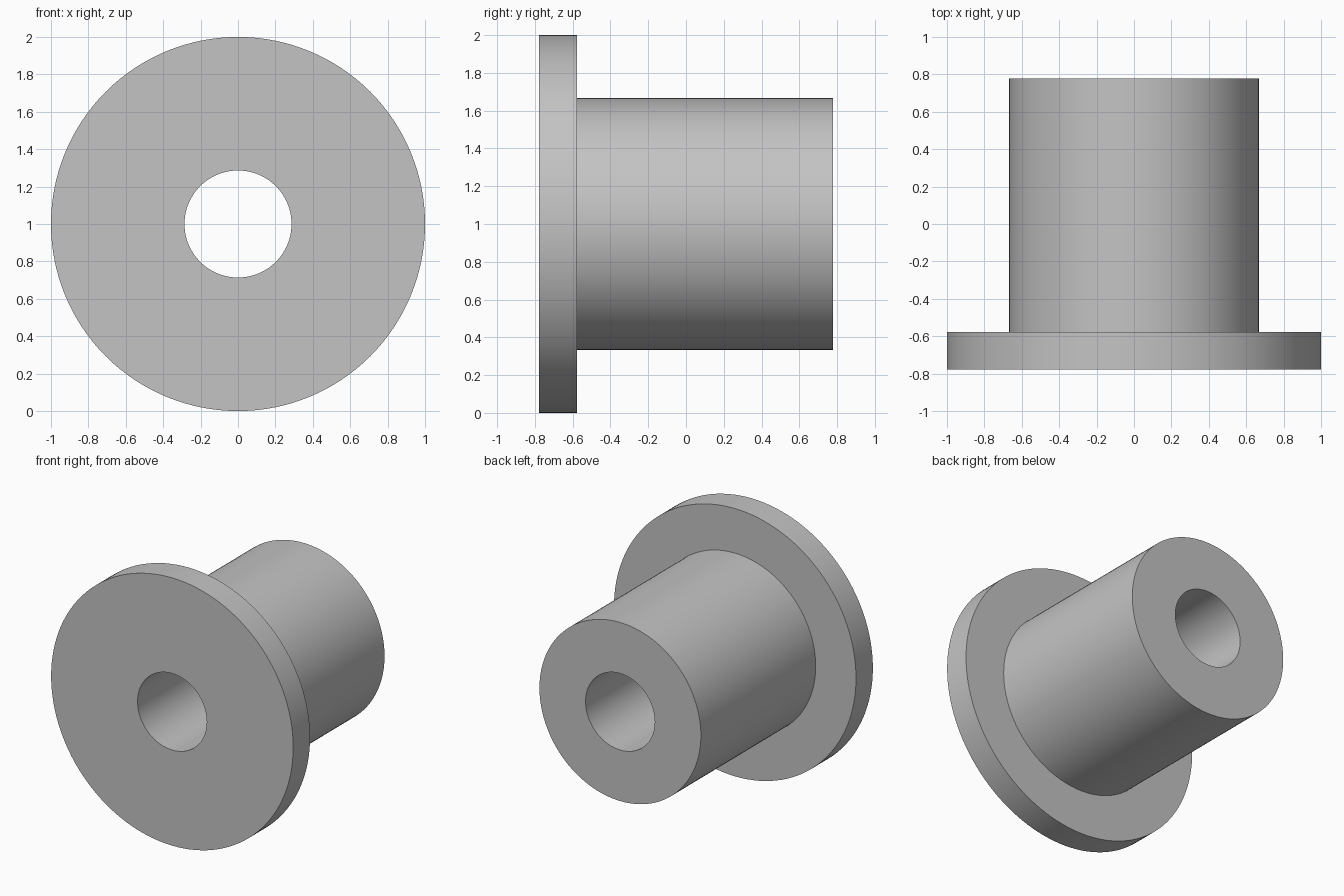
import bpy
import bmesh
import math

cube = bpy.data.objects.get("Cube")
if cube:
    bpy.data.objects.remove(cube, do_unlink=True)

SEGMENTS = 128
FLANGE_R, BODY_R, BORE_R = 1.0, 0.667, 0.286
FRONT, STEP, BACK = -0.777, -0.578, 0.777

# Plain grey for the whole part
grey = bpy.data.materials.new("grey")
grey.use_nodes = True
colour = (0.55, 0.55, 0.55, 1.0)
grey.diffuse_color = colour
grey.node_tree.nodes["Principled BSDF"].inputs["Base Color"].default_value = colour

# Closed half-section (radius, y) revolved about the y axis
profile = [(BORE_R, FRONT), (FLANGE_R, FRONT), (FLANGE_R, STEP),
           (BODY_R, STEP), (BODY_R, BACK), (BORE_R, BACK)]

bm = bmesh.new()
rings = []
for radius, y in profile:
    ring = []
    for i in range(SEGMENTS):
        a = math.tau * i / SEGMENTS
        ring.append(bm.verts.new((radius * math.cos(a), y, 1 + radius * math.sin(a))))
    rings.append(ring)
for k, ring in enumerate(rings):
    following = rings[(k + 1) % len(rings)]
    for i in range(SEGMENTS):
        j = (i + 1) % SEGMENTS
        bm.faces.new((ring[i], ring[j], following[j], following[i]))
bmesh.ops.recalc_face_normals(bm, faces=bm.faces[:])

mesh = bpy.data.meshes.new("flanged_bushing")
bm.to_mesh(mesh)
bm.free()
mesh.materials.append(grey)

# Flanged bushing with a through bore
bushing = bpy.data.objects.new("flanged_bushing", mesh)
bpy.context.collection.objects.link(bushing)
bpy.ops.object.select_all(action="DESELECT")
bushing.select_set(True)
bpy.context.view_layer.objects.active = bushing
bpy.ops.object.shade_smooth_by_angle(angle=math.radians(30))
